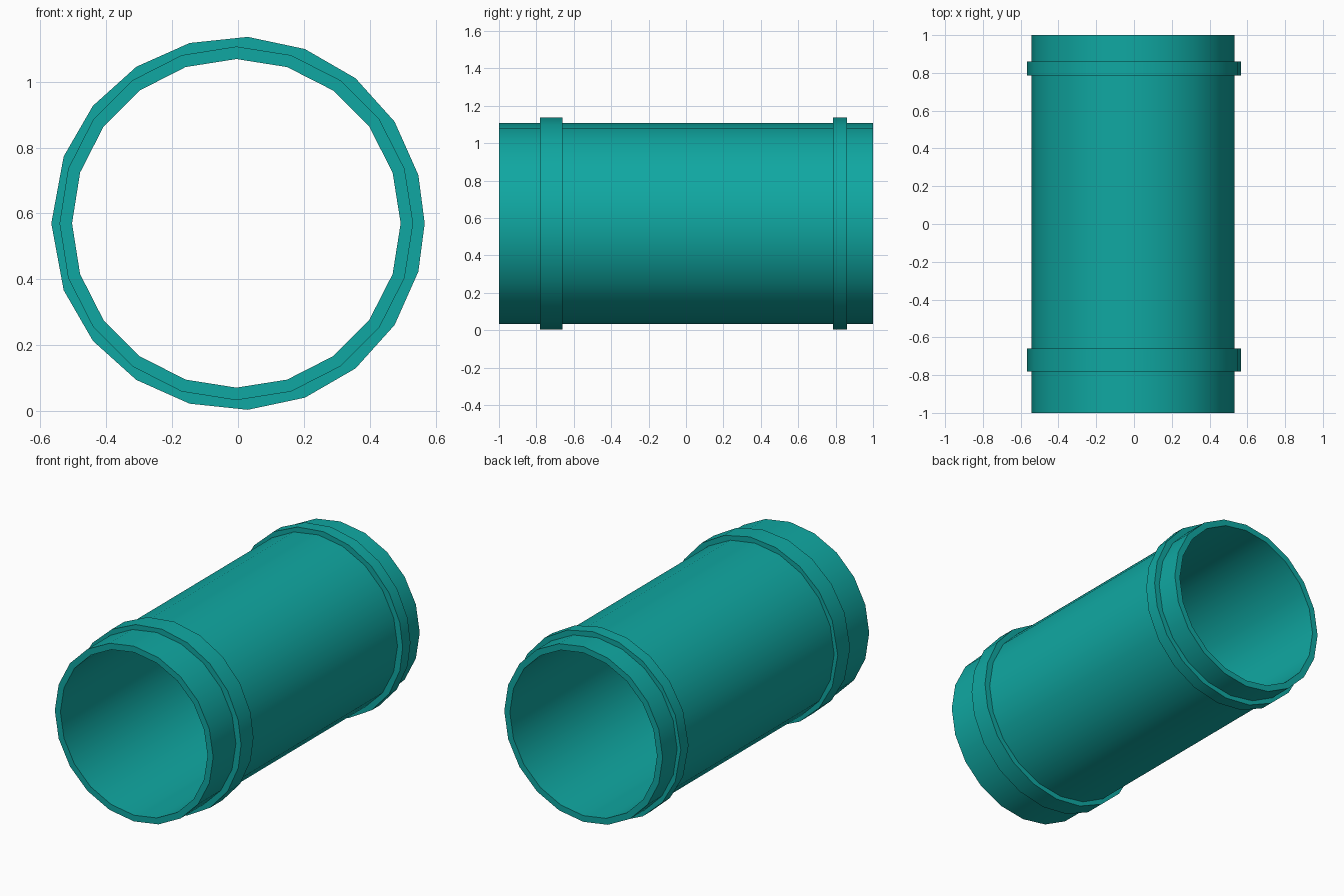
import bpy
import bmesh
from math import sin, cos, radians

cube = bpy.data.objects.get("Cube")
if cube:
    bpy.data.objects.remove(cube, do_unlink=True)

SIDES = 20
CENTRE_Z = 0.57

# Single teal paint
teal = bpy.data.materials.new("teal")
teal.use_nodes = True
colour = (0.005, 0.39, 0.36, 1)
teal.diffuse_color = colour
shader = next(n for n in teal.node_tree.nodes if n.type == 'BSDF_PRINCIPLED')
shader.inputs["Base Color"].default_value = colour


def hollow_ring(name, angles, centre_x, inner, outer, y0, y1):
    """Closed hollow cylinder along y with corners at the given angles."""
    bm = bmesh.new()
    section = [(outer, y0), (outer, y1), (inner, y1), (inner, y0)]
    loops = [[bm.verts.new((centre_x + r * cos(a), y, CENTRE_Z + r * sin(a)))
              for a in angles] for r, y in section]
    for k, loop in enumerate(loops):
        other = loops[(k + 1) % len(loops)]
        for i in range(len(angles)):
            j = (i + 1) % len(angles)
            bm.faces.new((loop[i], loop[j], other[j], other[i]))
    bmesh.ops.recalc_face_normals(bm, faces=bm.faces)
    mesh = bpy.data.meshes.new(name)
    bm.to_mesh(mesh)
    bm.free()
    mesh.materials.append(teal)
    obj = bpy.data.objects.new(name, mesh)
    bpy.context.collection.objects.link(obj)
    bpy.ops.object.select_all(action='DESELECT')
    obj.select_set(True)
    bpy.context.view_layer.objects.active = obj
    bpy.ops.object.shade_smooth_by_angle(angle=radians(35))
    return obj


# Main open tube
step = 360 / SIDES
even = [radians(step * i) for i in range(SIDES)]
hollow_ring("tube", even, -0.005, 0.499, 0.537, -1, 1)

# Collars: corners slightly turned and mirrored top to bottom
half = [step * i - 3 for i in range(1, SIDES // 2)]
turned = [radians(a) for a in [0] + half + [180] + [-a for a in reversed(half)]]
hollow_ring("front_collar", turned, 0, 0.515, 0.567, -0.78, -0.66)
hollow_ring("back_collar", turned, 0, 0.515, 0.567, 0.785, 0.86)
